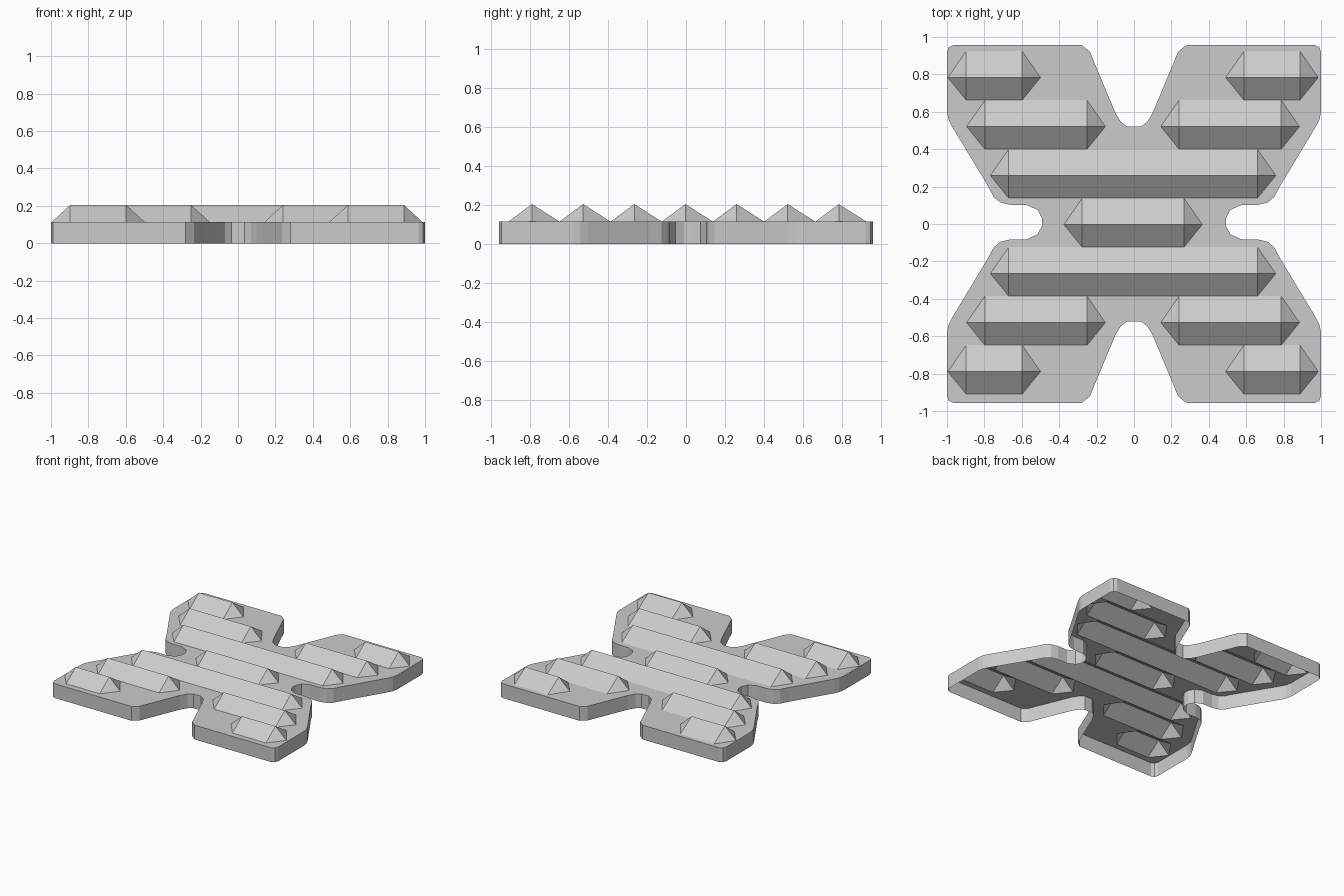
import bpy, bmesh
from mathutils import Vector
from mathutils.geometry import delaunay_2d_cdt

if "Cube" in bpy.data.objects:
    bpy.data.objects.remove(bpy.data.objects["Cube"])

PLATE_Z, RIDGE_Z = 0.115, 0.205
PITCH, TAPER = 0.262, 0.098

verts, edges, peaks = [], [], set()


def add_loop(points):
    start, n = len(verts), len(points)
    verts.extend(Vector(p) for p in points)
    edges.extend((start + i, start + (i + 1) % n) for i in range(n))
    return start


# Outline: one quarter, mirrored to four
quarter = [(0.035, 0.52), (0.07, 0.545), (0.10, 0.595), (0.215, 0.87),
           (0.235, 0.92), (0.28, 0.957), (0.965, 0.957), (0.99, 0.945),
           (1.0, 0.92), (1.0, 0.59), (0.992, 0.55), (0.975, 0.515),
           (0.785, 0.20), (0.75, 0.135), (0.715, 0.105), (0.66, 0.092),
           (0.575, 0.092), (0.515, 0.065), (0.492, 0.02)]


def corner(sx, sy):
    # the side notches sit slightly behind the centre
    return [(sx * x, sy * y + (0.01 if y < 0.6 and x > 0.45 else 0)) for x, y in quarter]


add_loop(corner(1, 1) + corner(1, -1)[::-1] + corner(-1, -1) + corner(-1, 1)[::-1])


# Ridges: hexagonal footprint with a raised crest line
def add_ridge(row, x0, x1):
    y = row * PITCH - 0.003
    back, front = (row + 0.5) * PITCH + 0.007, (row - 0.5) * PITCH + 0.007
    x0, x1 = x0 - 0.005, x1 - 0.005
    a, b = x0 + TAPER, x1 - TAPER
    s = add_loop([(x0, y), (a, front), (b, front), (x1, y), (b, back), (a, back)])
    p = len(verts)
    verts.extend([Vector((a, y)), Vector((b, y))])
    peaks.update((p, p + 1))
    edges.extend([(p, p + 1), (p, s), (p, s + 1), (p, s + 5),
                  (p + 1, s + 2), (p + 1, s + 3), (p + 1, s + 4)])


add_ridge(0, -0.37, 0.37)
for side in (-1, 1):
    add_ridge(side, -0.763, 0.763)
    for row, near, far in ((2, 0.148, 0.89), (3, 0.495, 0.99)):
        for sx in (-1, 1):
            add_ridge(side * row, *sorted((sx * near, sx * far)))

# Top sheet with hollow ridges
co, _, faces, orig, _, _ = delaunay_2d_cdt(verts, edges, [], 1, 1e-4)
bm = bmesh.new()
bv = [bm.verts.new((c.x, c.y, RIDGE_Z if peaks & set(o) else PLATE_Z))
      for c, o in zip(co, orig)]
for f in faces:
    bm.faces.new([bv[i] for i in f])
bmesh.ops.dissolve_limit(bm, angle_limit=0.005, verts=bm.verts[:], edges=bm.edges[:])

# Rim wall, open underneath
rim = [e for e in bm.edges if e.is_boundary]
new = bmesh.ops.extrude_edge_only(bm, edges=rim)["geom"]
for v in new:
    if isinstance(v, bmesh.types.BMVert):
        v.co.z = 0
bmesh.ops.recalc_face_normals(bm, faces=bm.faces[:])
if sum(f.normal.z * f.calc_area() for f in bm.faces) < 0:
    bmesh.ops.reverse_faces(bm, faces=bm.faces[:])

mesh = bpy.data.meshes.new("ridged_plate")
bm.to_mesh(mesh)
bm.free()
bpy.context.collection.objects.link(bpy.data.objects.new("ridged_plate", mesh))
